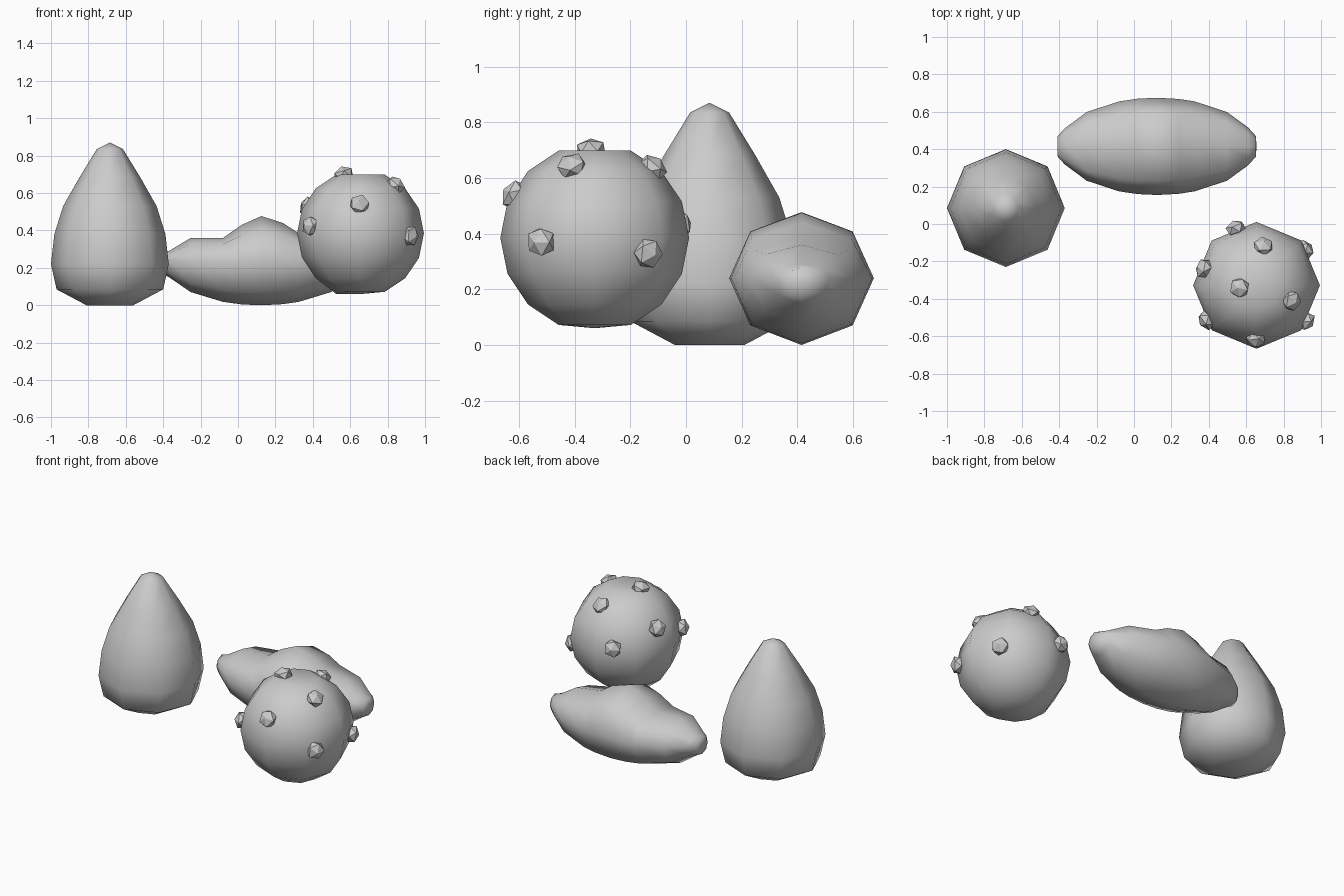
import bpy, bmesh
from math import sin, cos, pi, sqrt
from mathutils import Vector, Matrix

if "Cube" in bpy.data.objects:
    bpy.data.objects.remove(bpy.data.objects["Cube"])

SIDES = 8


def finish(name, bm, smooth=True):
    bmesh.ops.recalc_face_normals(bm, faces=bm.faces)
    mesh = bpy.data.meshes.new(name)
    bm.to_mesh(mesh)
    bm.free()
    for p in mesh.polygons:
        p.use_smooth = smooth
    ob = bpy.data.objects.new(name, mesh)
    bpy.context.collection.objects.link(ob)
    return ob


def loft(name, start, rings, end):
    """Skin eight-sided rings between two pole points."""
    bm = bmesh.new()
    loops = [[bm.verts.new(p) for p in ring] for ring in rings]
    for a, b in zip(loops, loops[1:]):
        for i in range(SIDES):
            j = (i + 1) % SIDES
            bm.faces.new((a[i], a[j], b[j], b[i]))
    for pole, ring in ((start, loops[0]), (end, loops[-1])):
        v = bm.verts.new(pole)
        for i in range(SIDES):
            bm.faces.new((v, ring[i], ring[(i + 1) % SIDES]))
    return finish(name, bm)


def upright(name, x, y, profile, base, top):
    """Round body standing on a flat base; profile is (radius, z)."""
    rings = [[(x + r * cos(2 * pi * i / SIDES), y + r * sin(2 * pi * i / SIDES), z)
              for i in range(SIDES)] for r, z in profile]
    return loft(name, (x, y, base), rings, (x, y, top))


# Tall teardrop gourd
upright("tall_gourd", -0.685, 0.085,
        [(0.125, 0.0), (0.285, 0.085), (0.315, 0.22), (0.297, 0.38),
         (0.25, 0.53), (0.165, 0.68), (0.07, 0.835)], 0.0, 0.87)

# Round gourd body
CX, CY, CZ, R = 0.655, -0.328, 0.385, 0.339
upright("round_gourd", CX, CY,
        [(R * cos(k * pi / 8), max(CZ + R * sin(k * pi / 8), 0.06)) for k in range(-3, 4)],
        0.06, 0.69)
bpy.data.objects["round_gourd"].data.vertices[4].co.z = 0.06

# Warts, placed on the body surface and facing outward
center = Vector((CX, CY, CZ))
warts = [(.55, -.04, .43), (.69, -.125, .63), (.41, -.25, .51), (.57, -.34, .68),
         (.84, -.41, .64), (.41, -.5, .42), (.65, -.62, .54), (.92, -.52, .37),
         (.91, -.14, .33)]
for n, w in enumerate(warts):
    d = (Vector(w) - center).normalized()
    bm = bmesh.new()
    bmesh.ops.create_icosphere(bm, subdivisions=1, radius=0.057)
    m = (Matrix.Translation(center + d * (R - 0.01))
         @ d.to_track_quat('Z', 'Y').to_matrix().to_4x4()
         @ Matrix.Diagonal((1, 1, 0.75, 1)))
    bmesh.ops.transform(bm, matrix=m, verts=bm.verts)
    finish(f"wart_{n + 1}", bm, smooth=False)

# Long lying gourd: elliptical rings along x with a humped top, (x, top z)
LX, LY, LZ, HX, HY, HZ = 0.122, 0.415, 0.24, 0.53, 0.26, 0.24
rings = []
for x, top in [(-0.37, 0.29), (-0.253, 0.36), (-0.08, 0.36), (0.02, 0.43),
               (0.125, 0.477), (0.24, 0.44), (0.325, 0.385), (0.497, 0.36), (0.61, 0.29)]:
    s = sqrt(1 - ((x - LX) / HX) ** 2)
    ring = []
    for i in range(SIDES):
        a = 2 * pi * i / SIDES
        up = sin(a)
        h = (top - LZ) if up > 0 else HZ * s
        ring.append((x, LY + HY * s * cos(a), LZ + h * up))
    rings.append(ring)
end_r = 0.055
ends = {}
for x in (-0.408, 0.652):
    ends[x] = [(x, LY + end_r * cos(2 * pi * i / SIDES), 0.225 + end_r * sin(2 * pi * i / SIDES))
               for i in range(SIDES)]
rings = [ends[-0.408]] + rings + [ends[0.652]]
loft("long_gourd", (-0.41, LY, 0.225), rings, (0.655, LY, 0.225))
